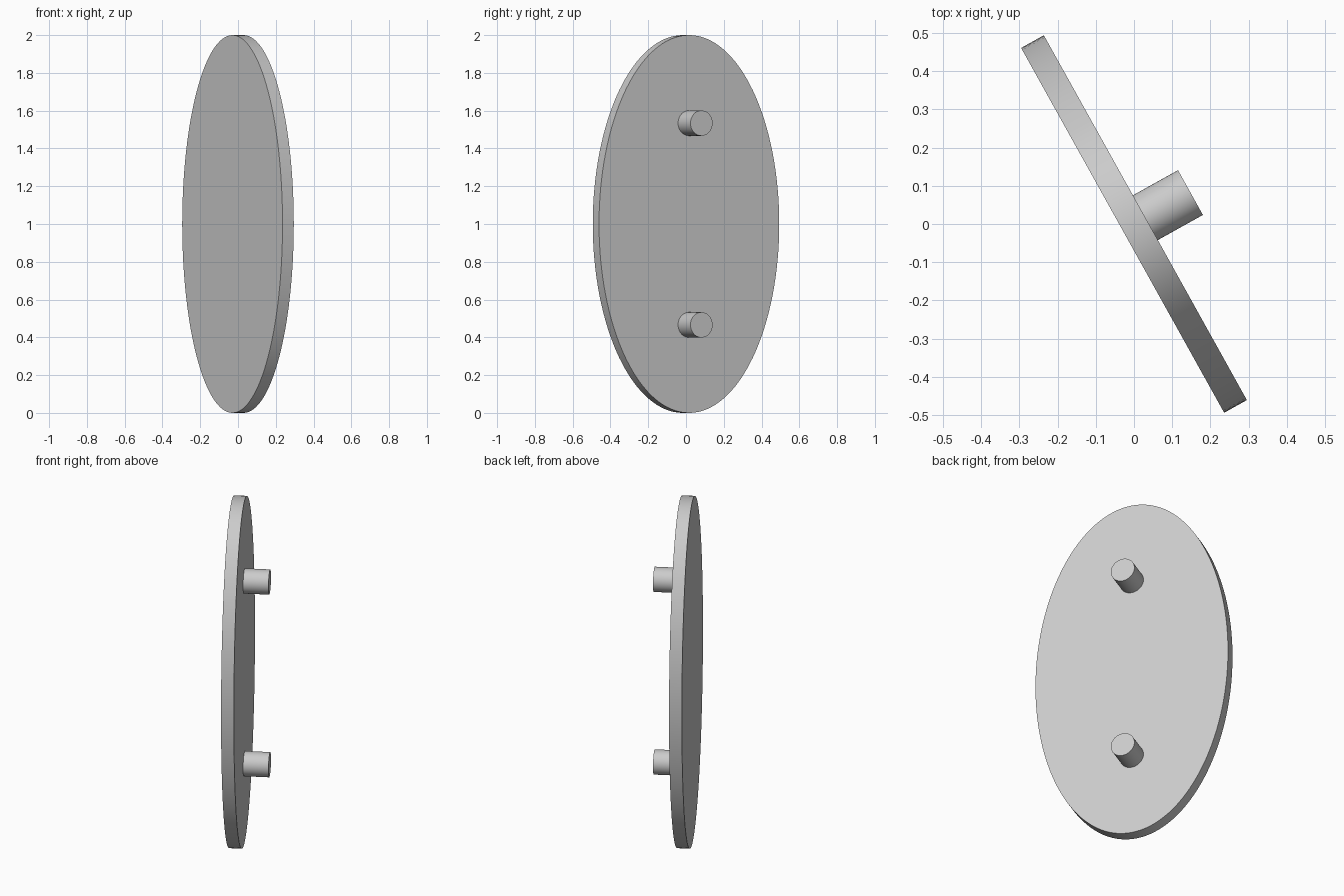
import bpy
import math
from mathutils import Matrix

cube = bpy.data.objects.get("Cube")
if cube:
    bpy.data.objects.remove(cube, do_unlink=True)

ANGLE = math.radians(29.1)   # heading of the plate's peg side
THICK = 0.068
PEG_END = 0.169              # peg tip, measured from the plate's middle

grey = bpy.data.materials.new("plain grey")
grey.use_nodes = True
colour = (0.6, 0.6, 0.6, 1)
grey.diffuse_color = colour
grey.node_tree.nodes["Principled BSDF"].inputs["Base Color"].default_value = colour


def disc(name, half_width, half_height, start, end, z, sides):
    """Elliptical cylinder running from start to end along the plate's normal."""
    bpy.ops.mesh.primitive_cylinder_add(vertices=sides, radius=1, depth=1)
    ob = bpy.context.object
    ob.name = name
    ob.data.transform(
        Matrix.Rotation(ANGLE, 4, 'Z')
        @ Matrix.Translation(((start + end) / 2, 0, 0))
        @ Matrix.Diagonal((end - start, half_width, half_height, 1))
        @ Matrix.Rotation(math.pi / 2, 4, 'Y'))
    ob.location = (0, 0, z)
    ob.data.materials.append(grey)
    bpy.ops.object.shade_smooth_by_angle(angle=math.radians(30))
    return ob


# Oval plate
disc("oval_plate", 0.546, 1.0, -THICK / 2, THICK / 2, 1.0, 128)

# Two mounting pegs on one face
for label, side in (("upper", 1), ("lower", -1)):
    disc(label + "_peg", 0.067, 0.067, 0, PEG_END, 1 + side * 0.534, 48)
